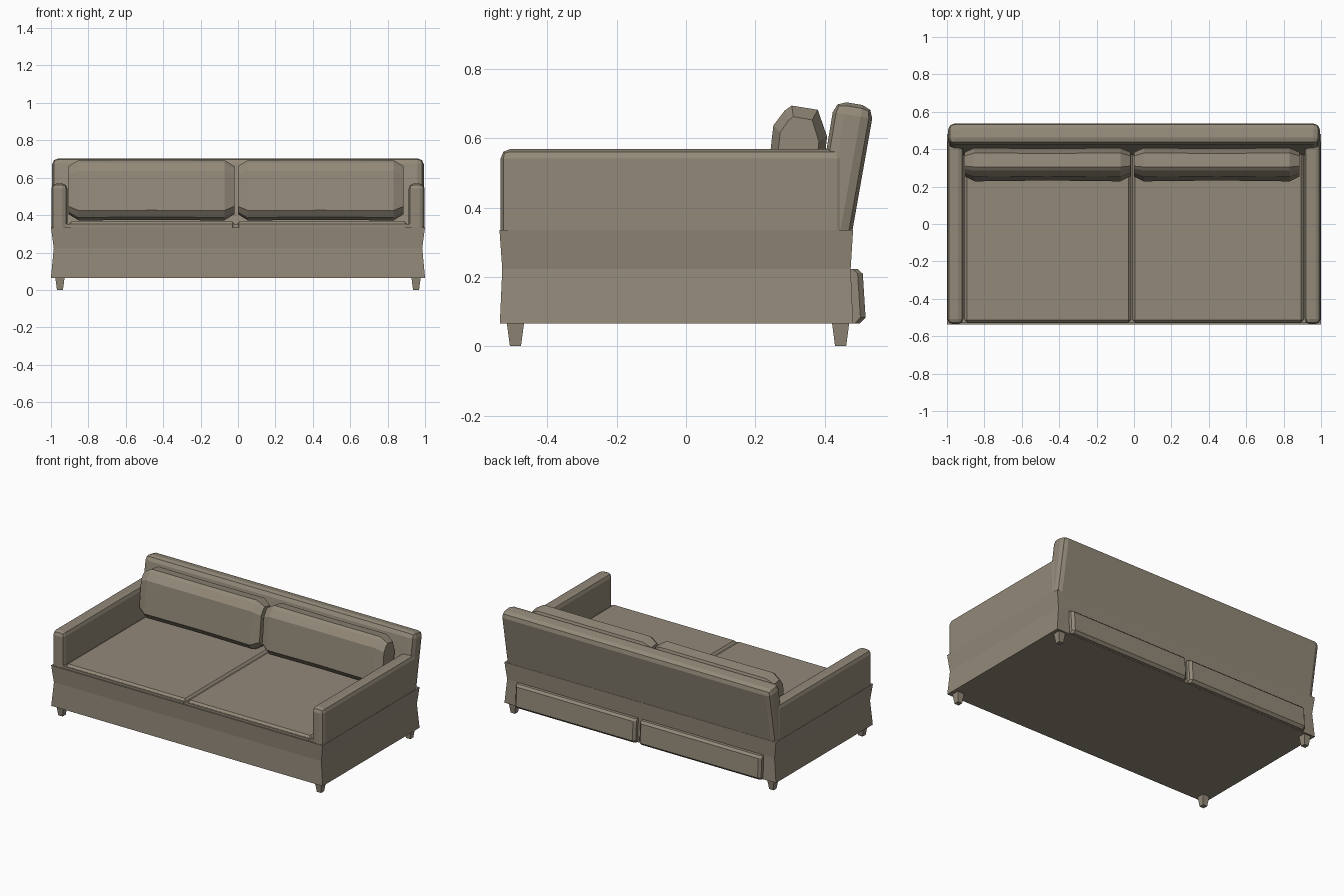
import bpy, bmesh

if "Cube" in bpy.data.objects:
    bpy.data.objects.remove(bpy.data.objects["Cube"])

# Taupe fabric shared by all parts
fabric = bpy.data.materials.new("taupe_fabric")
fabric.diffuse_color = (0.29, 0.25, 0.19, 1)
fabric.use_nodes = True
fabric.node_tree.nodes["Principled BSDF"].inputs["Base Color"].default_value = fabric.diffuse_color


def loft(name, rings, bevel=0.0, segs=1):
    """Skin a list of matching point rings, cap the ends, bevel all but the bottom."""
    bm = bmesh.new()
    vs = [[bm.verts.new(p) for p in r] for r in rings]
    n = len(rings[0])
    for a, b in zip(vs, vs[1:]):
        for i in range(n):
            j = (i + 1) % n
            bm.faces.new((a[i], a[j], b[j], b[i]))
    bm.faces.new(vs[0][::-1])
    bm.faces.new(vs[-1])
    if bevel:
        zmin = min(v.co.z for v in bm.verts)
        edges = [e for e in bm.edges if any(v.co.z > zmin + 1e-4 for v in e.verts)]
        bmesh.ops.bevel(bm, geom=edges, offset=bevel, segments=segs,
                        profile=0.5, affect='EDGES', clamp_overlap=True)
    bmesh.ops.recalc_face_normals(bm, faces=bm.faces[:])
    me = bpy.data.meshes.new(name)
    bm.to_mesh(me)
    bm.free()
    me.materials.append(fabric)
    ob = bpy.data.objects.new(name, me)
    bpy.context.collection.objects.link(ob)
    return ob


def rect(x0, x1, y0, y1, z):
    return [(x0, y0, z), (x1, y0, z), (x1, y1, z), (x0, y1, z)]


def box(name, x0, x1, y0, y1, z0, z1, **kw):
    return loft(name, [rect(x0, x1, y0, y1, z0), rect(x0, x1, y0, y1, z1)], **kw)


# Base with a pinched waist
loft("base", [rect(-1, 1, -0.537, 0.482, 0.065),
              rect(-0.985, 0.985, -0.53, 0.475, 0.223),
              rect(-1, 1, -0.538, 0.482, 0.335)])

# Leaning backrest
profile = [(0.366, 0.333), (0.48, 0.333), (0.543, 0.69), (0.429, 0.709)]
loft("backrest", [[(x, y, z) for y, z in profile] for x in (-0.994, 0.994)],
     bevel=0.034, segs=2)

# Armrests
for side, s in (("left", -1), ("right", 1)):
    x0, x1 = sorted((s * 0.912, s * 0.998))
    box(side + "_armrest", x0, x1, -0.535, 0.463, 0.333, 0.569, bevel=0.028, segs=2)

# Seat deck and cushions
box("seat_deck", -0.93, 0.93, -0.528, 0.41, 0.32, 0.352)
for side, x0, x1 in (("left", -0.908, -0.014), ("right", -0.010, 0.908)):
    box(side + "_seat_cushion", x0, x1, -0.53, 0.41, 0.33, 0.365, bevel=0.016)

# Plump back cushions: one cross-section scaled along x, with chamfered ends
section = [(0.285, 0.680), (0.305, 0.694), (0.380, 0.682), (0.407, 0.605),
           (0.390, 0.450), (0.365, 0.395), (0.305, 0.372), (0.255, 0.388),
           (0.228, 0.425), (0.252, 0.637)]
stations = [(-0.4425, 0.72, 0.80), (-0.39, 1, 1), (0, 0.95, 0.99),
            (0.39, 1, 1), (0.4425, 0.72, 0.80)]
for side, cx in (("left", -0.4625), ("right", 0.4425)):
    loft(side + "_back_cushion",
         [[(cx + x, 0.322 + (y - 0.322) * sy, 0.535 + (z - 0.535) * sz)
           for y, z in section] for x, sy, sz in stations])

# Raised panels on the rear of the base
for side, x0, x1 in (("left", -0.905, -0.010), ("right", 0.018, 0.905)):
    rings = []
    for x, inset in ((x0, 0.015), (x0 + 0.015, 0), (x1 - 0.015, 0), (x1, 0.015)):
        rings.append([(x, y, z) for y, z in
                      ((0.46, 0.066), (0.502 - inset, 0.066), (0.518 - inset, 0.083),
                       (0.510 - inset, 0.209), (0.495 - inset, 0.223), (0.46, 0.223))])
    loft(side + "_rear_panel", rings)

# Tapered square legs
for end, cy in (("front", -0.492), ("rear", 0.446)):
    for side, s in (("left", -1), ("right", 1)):
        cx = s * 0.952
        loft(f"{end}_{side}_leg", [rect(cx - h, cx + h, cy - h, cy + h, z)
                                   for h, z in ((0.016, 0.0), (0.025, 0.068))])
